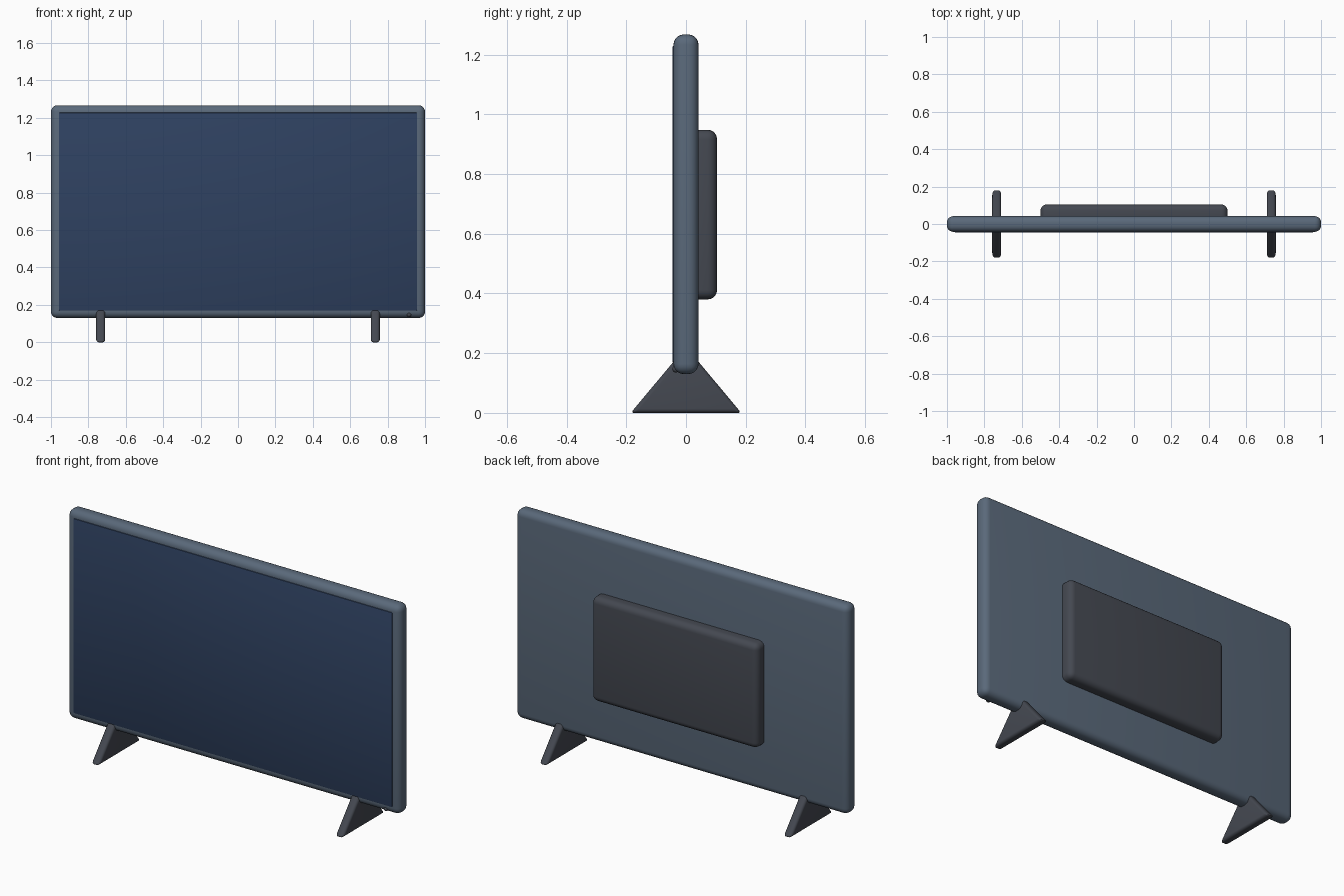
import bpy, bmesh, math

if "Cube" in bpy.data.objects:
    bpy.data.objects.remove(bpy.data.objects["Cube"])


def material(name, rgb):
    m = bpy.data.materials.new(name)
    m.diffuse_color = (*rgb, 1.0)
    m.use_nodes = True
    m.node_tree.nodes["Principled BSDF"].inputs["Base Color"].default_value = m.diffuse_color
    return m


SLATE = material("slate_casing", (0.102, 0.141, 0.195))
NAVY = material("navy_screen", (0.028, 0.053, 0.118))
CHARCOAL = material("charcoal", (0.058, 0.065, 0.082))


def finish(name, bm, mat, radius=0.0, segments=4):
    """Turn a bmesh into an object with rounded edges and smooth shading."""
    if radius:
        bmesh.ops.bevel(bm, geom=bm.edges[:], offset=radius, segments=segments,
                        profile=0.5, affect='EDGES', clamp_overlap=True)
    bmesh.ops.recalc_face_normals(bm, faces=bm.faces[:])
    mesh = bpy.data.meshes.new(name)
    bm.to_mesh(mesh)
    bm.free()
    mesh.materials.append(mat)
    obj = bpy.data.objects.new(name, mesh)
    bpy.context.collection.objects.link(obj)
    bpy.ops.object.select_all(action='DESELECT')
    obj.select_set(True)
    bpy.context.view_layer.objects.active = obj
    bpy.ops.object.shade_smooth_by_angle(angle=math.radians(35))
    return obj


def box(name, lo, hi, mat, radius, segments=4):
    bm = bmesh.new()
    bmesh.ops.create_cube(bm, size=1)
    for v in bm.verts:
        v.co = [(a + b) / 2 + c * (b - a) for a, b, c in zip(lo, hi, v.co)]
    return finish(name, bm, mat, radius, segments)


def leg(name, x):
    """Tapered prism, wide at the floor and narrowing into the casing."""
    bm = bmesh.new()
    profile = [(-0.185, 0), (0.185, 0), (0.018, 0.2), (-0.018, 0.2)]
    face = bm.faces.new([bm.verts.new((x - 0.024, y, z)) for y, z in profile])
    ext = bmesh.ops.extrude_face_region(bm, geom=[face])
    moved = [g for g in ext["geom"] if isinstance(g, bmesh.types.BMVert)]
    bmesh.ops.translate(bm, verts=moved, vec=(0.048, 0, 0))
    return finish(name, bm, CHARCOAL, 0.014)


# Casing, screen plate and rear electronics housing
box("casing", (-1, -0.042, 0.13), (1, 0.042, 1.267), SLATE, 0.034, 5)
box("screen", (-0.958, -0.046, 0.17), (0.958, -0.03, 1.228), NAVY, 0.004, 2)
box("rear_housing", (-0.5, 0.005, 0.38), (0.5, 0.104, 0.948), CHARCOAL, 0.032, 5)

# Pair of feet
for side, x in (("left", -0.734), ("right", 0.734)):
    leg(side + "_leg", x)

# Small indicator bump on the lower bezel
bm = bmesh.new()
bmesh.ops.create_uvsphere(bm, u_segments=16, v_segments=10, radius=0.012)
bmesh.ops.translate(bm, verts=bm.verts[:], vec=(0.915, -0.034, 0.147))
finish("indicator", bm, CHARCOAL)
